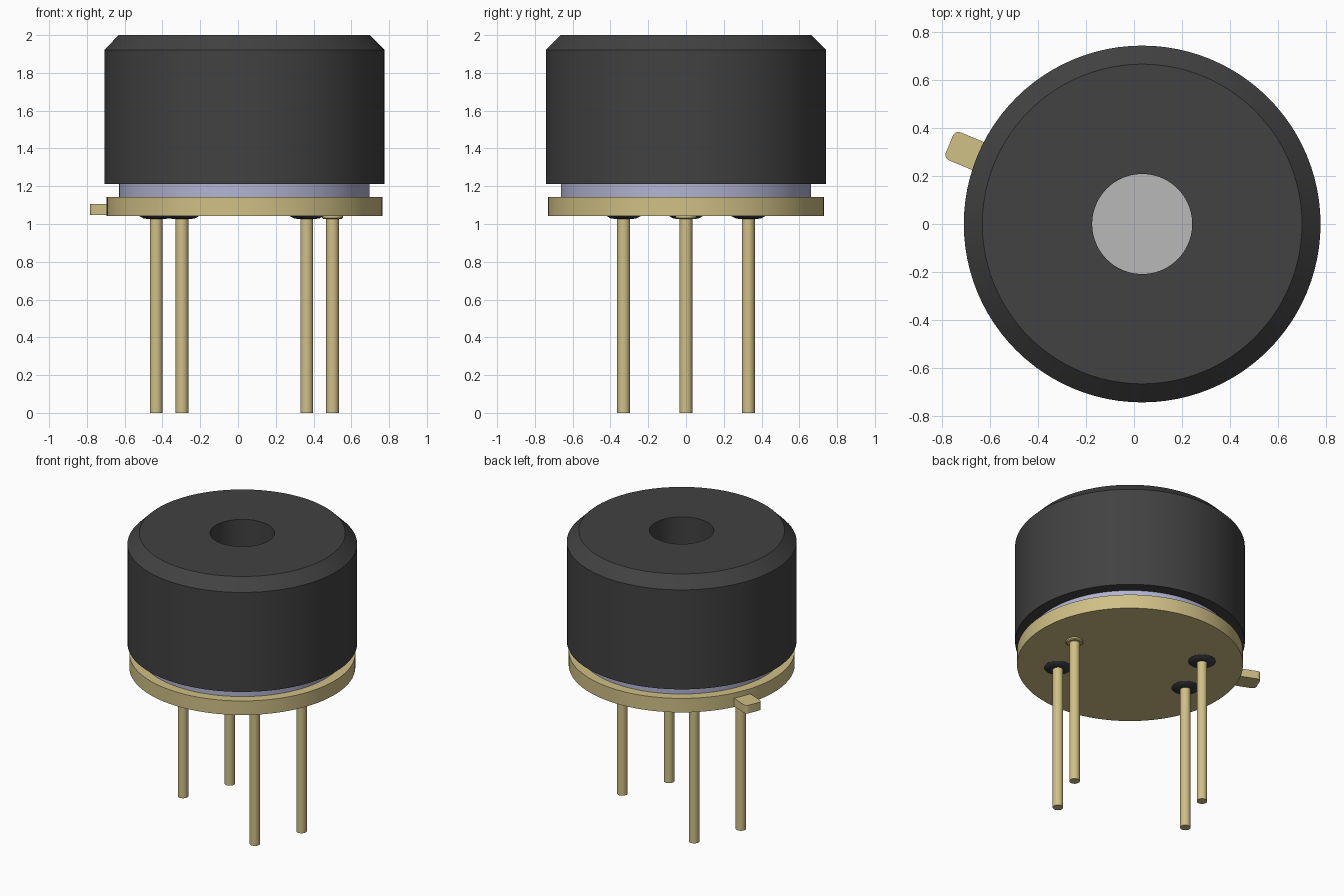
import bpy, bmesh, math
from mathutils import Matrix, Vector

if "Cube" in bpy.data.objects:
    bpy.data.objects.remove(bpy.data.objects["Cube"], do_unlink=True)

CX = 0.034      # axis of the round body


def material(name, rgb):
    m = bpy.data.materials.new(name)
    m.use_nodes = True
    m.diffuse_color = (*rgb, 1)
    m.node_tree.nodes["Principled BSDF"].inputs["Base Color"].default_value = (*rgb, 1)
    return m


BLACK = material("black_plastic", (0.054, 0.054, 0.054))
GLASS = material("dark_glass", (0.045, 0.048, 0.055))
GOLD = material("gold", (0.631, 0.527, 0.238))
METAL = material("lavender_metal", (0.445, 0.456, 0.645))
GREY = material("grey_window", (0.479, 0.479, 0.479))


def finish(name, bm, mat):
    bmesh.ops.recalc_face_normals(bm, faces=bm.faces)
    me = bpy.data.meshes.new(name)
    bm.to_mesh(me)
    bm.free()
    me.materials.append(mat)
    ob = bpy.data.objects.new(name, me)
    bpy.context.collection.objects.link(ob)
    bpy.ops.object.select_all(action='DESELECT')
    ob.select_set(True)
    bpy.context.view_layer.objects.active = ob
    bpy.ops.object.shade_smooth_by_angle(angle=math.radians(30))
    return ob


def lathe(name, profile, mat, x=0.0, y=0.0, segments=96, ring=False):
    """Turn (radius, z) points round a vertical axis; ring joins last to first."""
    bm = bmesh.new()
    loops = []
    for r, z in profile:
        loops.append([bm.verts.new((CX + x + r * math.cos(a), y + r * math.sin(a), z))
                      for a in (2 * math.pi * i / segments for i in range(segments))])
    pairs = list(zip(loops, loops[1:]))
    if ring:
        pairs.append((loops[-1], loops[0]))
    else:
        bm.faces.new(loops[0])
        bm.faces.new(loops[-1])
    for a, b in pairs:
        for i in range(segments):
            j = (i + 1) % segments
            bm.faces.new((a[i], a[j], b[j], b[i]))
    return finish(name, bm, mat)


# Chamfered cap with a central bore, hollow over the can
lathe("cap", [(0.208, 2.0), (0.665, 2.0), (0.742, 1.922), (0.742, 1.213),
              (0.663, 1.213), (0.663, 1.70), (0.208, 1.70)], BLACK, ring=True)

# Inner can, window at the foot of the bore, and header flange
lathe("can", [(0.663, 1.14), (0.663, 1.688)], METAL)
lathe("window", [(0.30, 1.688), (0.30, 1.695)], GREY)
lathe("flange", [(0.73, 1.043), (0.73, 1.143)], GOLD)

# Index tab with rounded outer corners
outer, half, rad = 0.868, 0.063, 0.025
outline = [(0.68, half), (0.68, -half)]
for side, start in ((-1, -90), (1, 0)):
    for k in range(6):
        a = math.radians(start + 18 * k)
        outline.append((outer - rad + rad * math.cos(a),
                        side * (half - rad) + rad * math.sin(a)))
bm = bmesh.new()
face = bm.faces.new([bm.verts.new((x, y, 1.048)) for x, y in outline])
top = bmesh.ops.extrude_face_region(bm, geom=[face])["geom"]
bmesh.ops.translate(bm, vec=Vector((0, 0, 0.058)),
                    verts=[v for v in top if isinstance(v, bmesh.types.BMVert)])
bm.transform(Matrix.Translation((CX, 0, 0)) @ Matrix.Rotation(math.radians(157.5), 4, 'Z'))
finish("index_tab", bm, GOLD)

# Four leads: three in glass seals, one welded to the header
for i, deg in enumerate((0, 135, 180, 315)):
    x = 0.467 * math.cos(math.radians(deg))
    y = 0.467 * math.sin(math.radians(deg))
    lathe(f"lead_{i + 1}", [(0.034, 0.0), (0.034, 1.06)], GOLD, x, y, 32)
    if i == 0:
        lathe("weld_collar", [(0.05, 1.027), (0.056, 1.033), (0.056, 1.05)], GOLD, x, y, 32)
    else:
        lathe(f"glass_seal_{i}", [(0.05, 1.027), (0.068, 1.030), (0.09, 1.042), (0.09, 1.05)],
              GLASS, x, y, 32)
